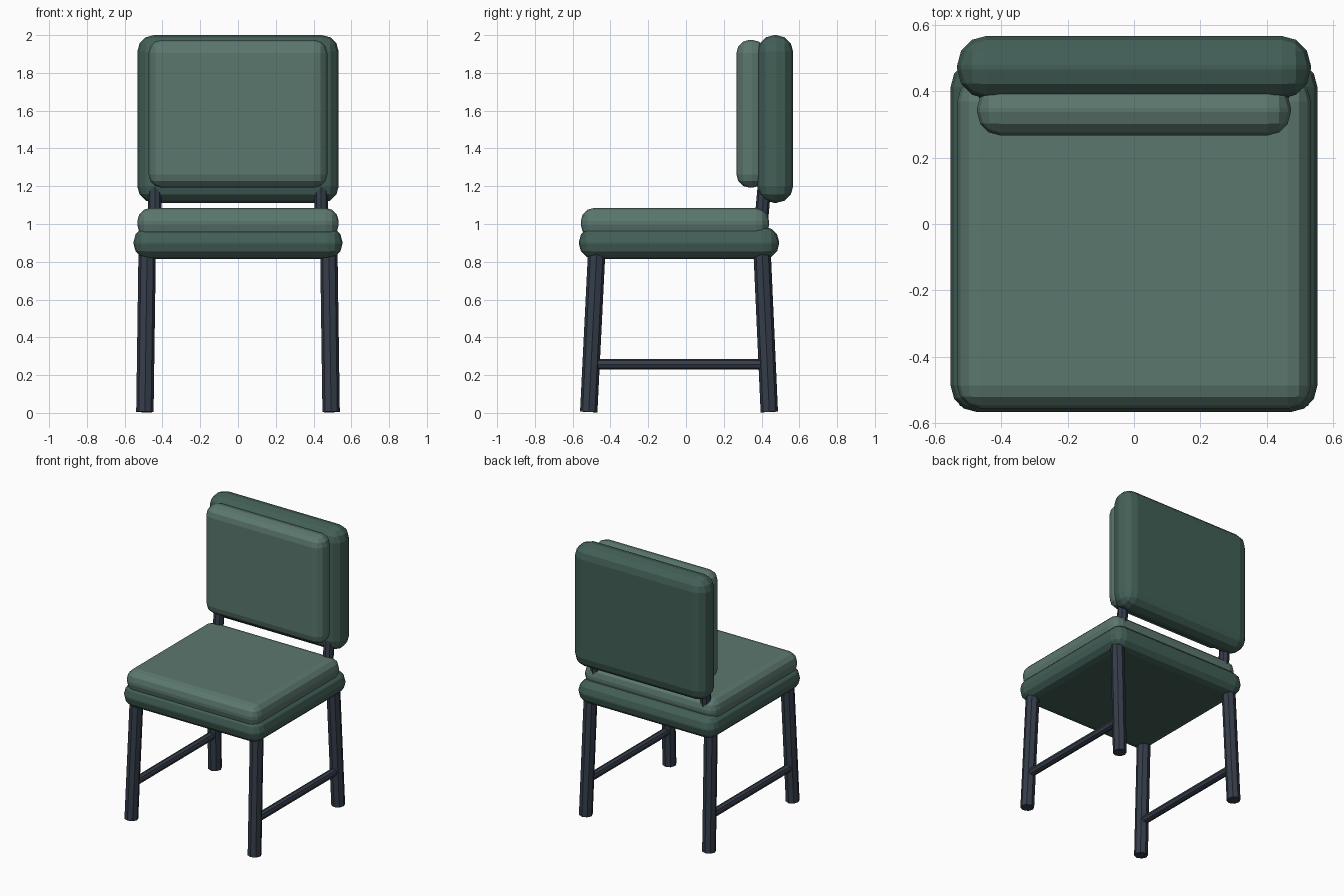
import bpy
from mathutils import Vector

if "Cube" in bpy.data.objects:
    bpy.data.objects.remove(bpy.data.objects["Cube"])


def material(name, rgb):
    m = bpy.data.materials.new(name)
    m.diffuse_color = (*rgb, 1)
    m.use_nodes = True
    m.node_tree.nodes["Principled BSDF"].inputs["Base Color"].default_value = m.diffuse_color
    return m


FRAME = material("dark_green", (0.055, 0.115, 0.095))
CUSHION = material("light_green", (0.105, 0.185, 0.155))
METAL = material("dark_metal", (0.035, 0.047, 0.068))


def pad(name, lo, hi, bevel, mat):
    """Rounded box between two corners."""
    lo, hi = Vector(lo), Vector(hi)
    bpy.ops.mesh.primitive_cube_add(size=1, location=(lo + hi) / 2)
    ob = bpy.context.object
    ob.name = name
    ob.scale = hi - lo
    bpy.ops.object.transform_apply(location=False, rotation=False, scale=True)
    mod = ob.modifiers.new("round", 'BEVEL')
    mod.width = bevel
    mod.segments = 3
    ob.data.materials.append(mat)


def rod(name, a, b, radius):
    """Octagonal rod between two points, made on both sides of x = 0."""
    for side, sx in (("left", -1), ("right", 1)):
        p, q = (Vector((sx * v[0], v[1], v[2])) for v in (a, b))
        d = q - p
        bpy.ops.mesh.primitive_cylinder_add(vertices=8, radius=radius,
                                            depth=d.length, location=(p + q) / 2)
        ob = bpy.context.object
        ob.name = f"{name}_{side}"
        ob.rotation_mode = 'QUATERNION'
        ob.rotation_quaternion = Vector((0, 0, 1)).rotation_difference(d)
        ob.data.materials.append(METAL)


# Seat base and cushion
pad("seat_base", (-0.553, -0.567, 0.815), (0.553, 0.493, 0.985), 0.08, FRAME)
pad("seat_cushion", (-0.533, -0.557, 0.925), (0.533, 0.44, 1.085), 0.07, CUSHION)

# Backrest shell and cushion
pad("backrest", (-0.533, 0.378, 1.112), (0.533, 0.567, 2.0), 0.088, FRAME)
pad("backrest_cushion", (-0.473, 0.267, 1.192), (0.473, 0.42, 1.975), 0.07, CUSHION)

# Splayed legs, side stretchers and back posts
rod("front_leg", (0.493, -0.515, 0.005), (0.481, -0.473, 0.85), 0.046)
rod("back_leg", (0.493, 0.441, 0.005), (0.481, 0.403, 0.85), 0.046)
rod("stretcher", (0.49, -0.50, 0.257), (0.49, 0.43, 0.257), 0.028)
rod("back_post", (0.44, 0.39, 0.92), (0.44, 0.424, 1.3), 0.036)
